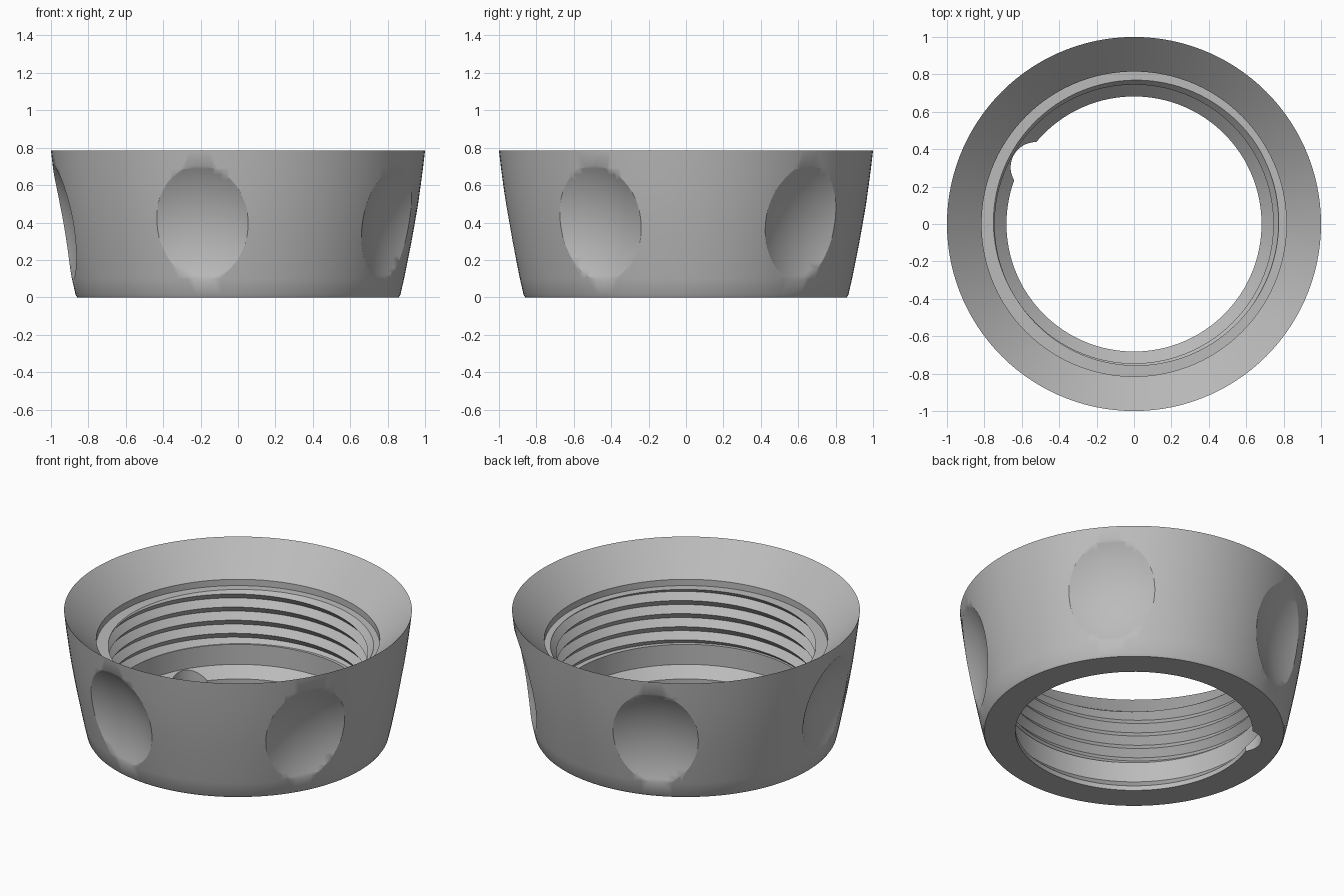
import bpy, bmesh, math
from math import cos, sin, pi, radians

cube = bpy.data.objects.get("Cube")
if cube:
    bpy.data.objects.remove(cube, do_unlink=True)

grey = bpy.data.materials.new("plain grey")
grey.use_nodes = True
colour = (0.5, 0.5, 0.5, 1)
grey.diffuse_color = colour
grey.node_tree.nodes["Principled BSDF"].inputs["Base Color"].default_value = colour

SEGMENTS = 120
PITCH, ROOT, CREST = 0.083, 0.78, 0.745
THREAD_LOW, THREAD_HIGH = 0.22, 0.56

# (radius, height): outside wall going up, then the funnel and its step
outer = [(0.86, 0), (0.868, 0.012), (0.888, 0.1), (0.908, 0.2), (0.928, 0.3),
         (0.946, 0.4), (0.963, 0.5), (0.977, 0.6), (0.989, 0.69), (1, 0.785)]
funnel = [(0.815, 0.6), (0.815, THREAD_HIGH), (ROOT, THREAD_HIGH)]
# Plain bore and sloped bottom flange
flange = [(CREST, THREAD_LOW), (CREST, 0.093), (0.682, 0.03), (0.682, 0)]


def thread(turn):
    """Helical V thread, listed from top to bottom, for one part of a turn."""
    points = []
    for k in range(10, -3, -1):
        z = THREAD_LOW + PITCH * (k / 2 + turn)
        z = min(max(z, THREAD_LOW), THREAD_HIGH)
        t = ((z - THREAD_LOW) / PITCH - turn) % 1
        points.append((ROOT - 2 * (ROOT - CREST) * min(t, 1 - t), z))
    return points


# Ring body: one profile per angle, bridged all the way round
bm = bmesh.new()
columns = []
for i in range(SEGMENTS + 1):
    turn = i / SEGMENTS
    a = 2 * pi * turn
    profile = outer + funnel + thread(turn) + flange
    columns.append([bm.verts.new((r * cos(a), r * sin(a), z)) for r, z in profile])
for left, right in zip(columns, columns[1:]):
    for k in range(len(left)):
        n = (k + 1) % len(left)
        bm.faces.new((left[k], right[k], right[n], left[n]))
bmesh.ops.remove_doubles(bm, verts=bm.verts[:], dist=0.0002)
bmesh.ops.dissolve_degenerate(bm, edges=bm.edges[:], dist=0.0002)
bmesh.ops.recalc_face_normals(bm, faces=bm.faces[:])
mesh = bpy.data.meshes.new("threaded_ring")
bm.to_mesh(mesh)
bm.free()
mesh.materials.append(grey)
ring = bpy.data.objects.new("threaded_ring", mesh)
bpy.context.collection.objects.link(ring)


def cut(cutter):
    cutter.hide_render = True
    cutter.data.materials.append(grey)
    bpy.ops.object.select_all(action="DESELECT")
    ring.select_set(True)
    bpy.context.view_layer.objects.active = ring
    mod = ring.modifiers.new("cut", "BOOLEAN")
    mod.operation, mod.solver, mod.object = "DIFFERENCE", "EXACT", cutter
    bpy.ops.object.modifier_apply(modifier=mod.name)
    bpy.data.objects.remove(cutter, do_unlink=True)


# Five finger dimples around the outside
for i in range(5):
    a = radians(42 + 72 * i)
    reach = 0.945 + 0.627
    bpy.ops.mesh.primitive_uv_sphere_add(segments=96, ring_count=64, radius=0.714,
                                         location=(reach * cos(a), reach * sin(a), 0.29))
    cut(bpy.context.object)

# Round notch in the bottom flange
a = radians(150)
bpy.ops.mesh.primitive_cylinder_add(vertices=48, radius=0.135, depth=0.4,
                                    location=(0.606 * cos(a), 0.606 * sin(a), -0.09))
cut(bpy.context.object)

bpy.ops.object.select_all(action="DESELECT")
ring.select_set(True)
bpy.context.view_layer.objects.active = ring
bpy.ops.object.shade_smooth_by_angle(angle=radians(30))
